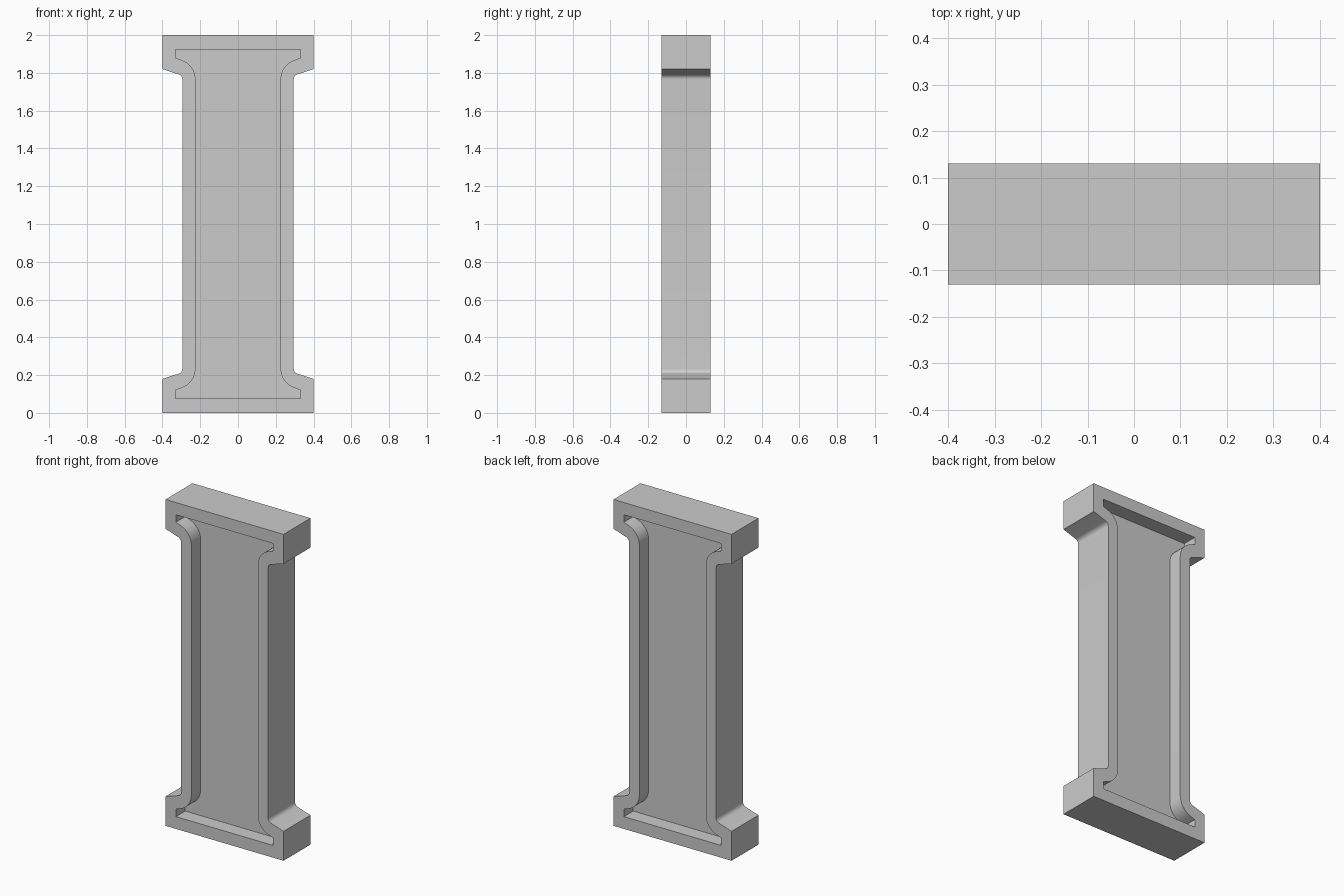
import bpy
import bmesh
import math
from mathutils import Vector

cube = bpy.data.objects.get("Cube")
if cube:
    bpy.data.objects.remove(cube, do_unlink=True)

HALF_DEPTH = 0.13
WEB_HALF = 0.04      # half thickness of the recessed web
STEPS = 8


def fillet(before, corner, after, reach):
    """Circular arc rounding a corner, starting `reach` away on each side."""
    c = Vector(corner)
    a = c + (Vector(before) - c).normalized() * reach
    b = c + (Vector(after) - c).normalized() * reach
    w = math.sin((a - c).angle(b - c) / 2)
    points = []
    for i in range(STEPS + 1):
        t = i / STEPS
        ka, kc, kb = (1 - t) ** 2, 2 * w * t * (1 - t), t * t
        points.append((a * ka + c * kc + b * kb) / (ka + kc + kb))
    return points


def column_profile(foot, shoulder, neck, reach):
    """Closed outline mirrored from one lower corner: foot, sloped shoulder, shaft."""
    quarter = [Vector(foot), Vector(shoulder)]
    quarter += fillet(shoulder, neck, (neck[0], 1), reach)
    right = quarter + [Vector((p.x, 2 - p.y)) for p in reversed(quarter)]
    return right + [Vector((-p.x, p.y)) for p in reversed(right)]


outer = column_profile((0.4, 0), (0.4, 0.18), (0.295, 0.214), 0.02)
inner = column_profile((0.33, 0.075), (0.33, 0.121), (0.225, 0.158), 0.077)

bm = bmesh.new()


def ring(profile, y):
    return [bm.verts.new((p.x, y, p.y)) for p in profile]


def bridge(a, b):
    for i in range(len(a)):
        j = (i + 1) % len(a)
        bm.faces.new((a[i], a[j], b[j], b[i]))


# Raised rim and recessed web on both faces
edges = []
for side in (-1, 1):
    rim = ring(outer, side * HALF_DEPTH)
    lip = ring(inner, side * HALF_DEPTH)
    floor = ring(inner, side * WEB_HALF)
    bridge(rim, lip)
    bridge(lip, floor)
    bm.faces.new(floor)
    edges.append(rim)

# Outer walls
bridge(*edges)
bmesh.ops.recalc_face_normals(bm, faces=bm.faces)

mesh = bpy.data.meshes.new("flanged_column")
bm.to_mesh(mesh)
bm.free()
column = bpy.data.objects.new("flanged_column", mesh)
bpy.context.collection.objects.link(column)

# Plain grey
grey = bpy.data.materials.new("light_grey")
grey.use_nodes = True
colour = (0.6, 0.6, 0.6, 1)
grey.diffuse_color = colour
grey.node_tree.nodes["Principled BSDF"].inputs["Base Color"].default_value = colour
mesh.materials.append(grey)

# Smooth fillets, sharp corners
bpy.ops.object.select_all(action="DESELECT")
column.select_set(True)
bpy.context.view_layer.objects.active = column
bpy.ops.object.shade_smooth_by_angle(angle=math.radians(18))
